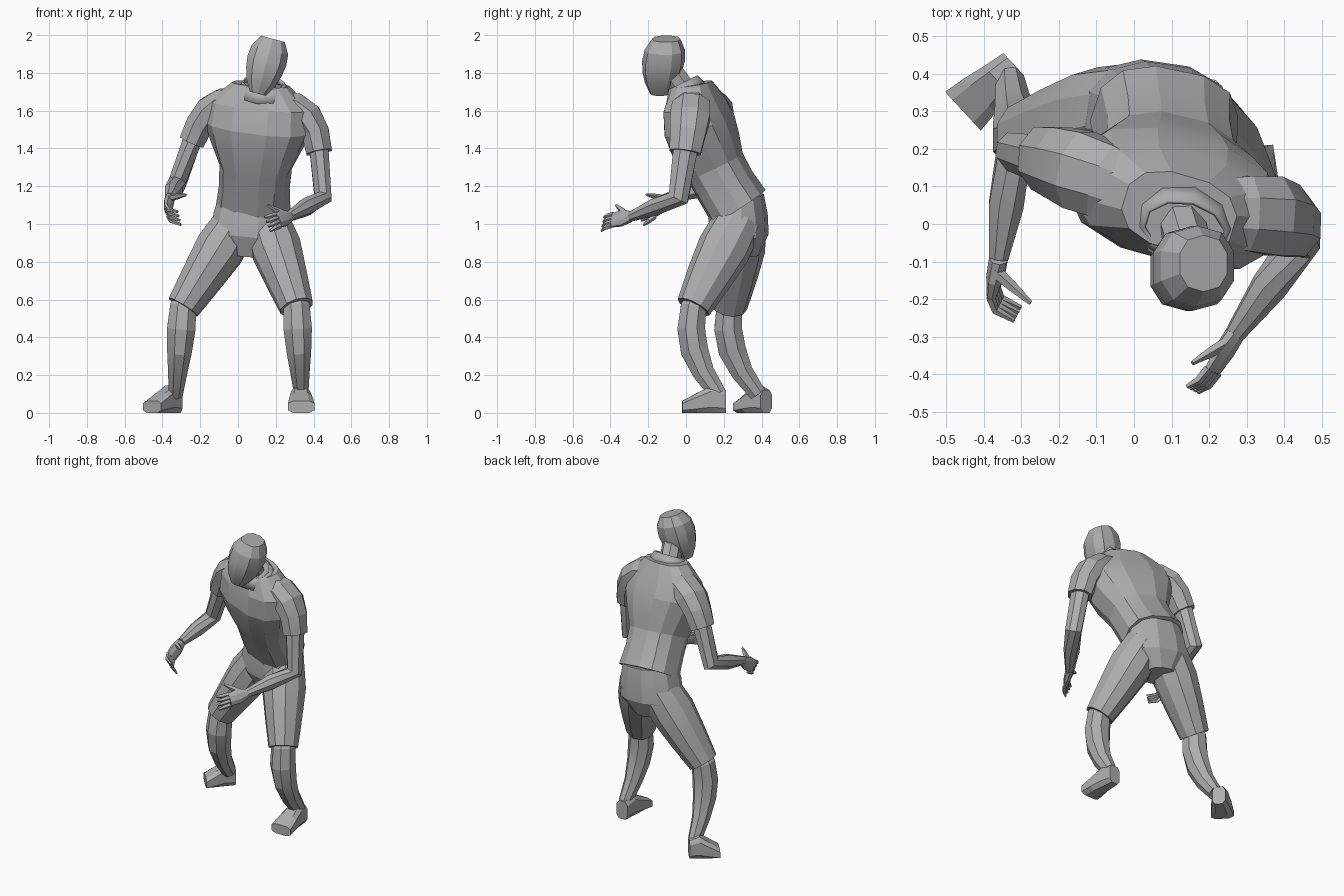
import bpy, bmesh, math
from mathutils import Vector

cube = bpy.data.objects.get("Cube")
if cube:
    bpy.data.objects.remove(cube, do_unlink=True)

SHADE = (0.42, 0.42, 0.42, 1)
grey = bpy.data.materials.new("plain grey")
grey.use_nodes = True
grey.diffuse_color = SHADE
grey.node_tree.nodes["Principled BSDF"].inputs["Base Color"].default_value = SHADE

X, Y, Z = Vector((1, 0, 0)), Vector((0, 1, 0)), Vector((0, 0, 1))
HIP_LINE = Vector((1, -0.15, 0))
SHOULDER_LINE = Vector((1, -0.3, -0.05))
parts = []


def curve(start, bend, end, count):
    """Evenly stepped points on a quadratic curve."""
    start, bend, end = Vector(start), Vector(bend), Vector(end)
    steps = [i / (count - 1) for i in range(count)]
    return [start.lerp(bend, t).lerp(bend.lerp(end, t), t) for t in steps]


def line(start, end, count):
    """Evenly stepped points on a straight line."""
    return curve(start, (Vector(start) + Vector(end)) / 2, end, count)


def loft(name, points, sections, sides=8, side=X, axis=None, power=1, caps=True):
    """Skin (half width, half depth) sections set square to a path."""
    bm = bmesh.new()
    angles = [2 * math.pi * (k + 0.5) / sides for k in range(sides)]

    def shape(values):
        curved = [math.copysign(abs(value) ** power, value) for value in values]
        return [value / max(curved) for value in curved]

    across = shape([math.cos(angle) for angle in angles])
    through = shape([math.sin(angle) for angle in angles])
    loops = []
    for i, (point, (width, depth)) in enumerate(zip(points, sections)):
        tangent = axis or points[min(i + 1, len(points) - 1)] - points[max(i - 1, 0)]
        tangent = tangent.normalized()
        u = (side - tangent * side.dot(tangent)).normalized()
        v = tangent.cross(u)
        loops.append([bm.verts.new(point + u * width * a + v * depth * b)
                      for a, b in zip(across, through)])
    for low, high in zip(loops, loops[1:]):
        for k in range(sides):
            n = (k + 1) % sides
            bm.faces.new((low[k], low[n], high[n], high[k]))
    if caps:
        bm.faces.new(loops[0])
        bm.faces.new(loops[-1])
    bmesh.ops.recalc_face_normals(bm, faces=bm.faces)
    mesh = bpy.data.meshes.new(name)
    bm.to_mesh(mesh)
    bm.free()
    mesh.materials.append(grey)
    obj = bpy.data.objects.new(name, mesh)
    bpy.context.scene.collection.objects.link(obj)
    parts.append(obj)
    return obj


def build_arm(label, j):
    """Sleeve and bare arm of one side."""
    hem = j["shoulder"].lerp(j["elbow"], 0.5)
    loft(label + "_sleeve", curve(j["collarbone"], j["shoulder"], hem, 5),
         [(0.09, 0.06), (0.1, 0.075), (0.105, 0.08), (0.095, 0.073), (0.083, 0.068)],
         side=Y)
    middle = j["elbow"].lerp(j["wrist"], 0.5)
    loft(label + "_arm", [hem.lerp(j["shoulder"], 0.2), hem, j["elbow"], middle, j["wrist"]],
         [(0.05, 0.06), (0.05, 0.064), (0.046, 0.056), (0.046, 0.045), (0.026, 0.026)])


def build_hand(label, j):
    """Palm, four curled fingers and a thumb of one side."""
    wrist, knuckle = j["wrist"], j["knuckle"]
    width = j["hand_width"].normalized()
    loft(label + "_palm", line(wrist, knuckle, 3),
         [(0.028, 0.024), (0.044, 0.022), (0.04, 0.014)], side=width)
    bend = knuckle + (knuckle - wrist) * 0.4
    taper = [(r, r) for r in (0.012, 0.011, 0.006)]
    for i in range(4):
        shift = width * (i - 1.5) * 0.022
        path = curve(knuckle + shift, bend + shift, j["fingertip"] + shift * 1.2, 3)
        loft(f"{label}_finger_{i + 1}", path, taper, sides=5, side=width)
    base = wrist.lerp(knuckle, 0.3) + width * 0.02
    loft(label + "_thumb", line(base, j["thumb_tip"], 3),
         [(r, r) for r in (0.016, 0.013, 0.006)], sides=5, side=width)


def build_leg(label, j):
    """Shorts leg, bare shin and shoe of one side."""
    hip, knee, ankle = j["hip"], j["knee"], j["ankle"]
    loft(label + "_shorts_leg", line(hip, knee, 4),
         [(0.115, 0.13), (0.13, 0.142), (0.11, 0.122), (0.088, 0.094)], sides=10)
    bend = (knee + ankle) / 2 - Y * 0.12
    loft(label + "_shin", [knee.lerp(hip, 0.1)] + curve(knee, bend, ankle, 5),
         [(0.06, 0.06), (0.07, 0.068), (0.075, 0.073),
          (0.065, 0.073), (0.05, 0.058), (0.037, 0.044)])
    sole = line(j["heel"], j["toe"], 4)
    sizes = [(0.04, 0.06), (0.05, 0.072), (0.062, 0.052), (0.07, 0.032)]
    forward = j["toe"] - j["heel"]
    loft(label + "_shoe", [p + Z * size[1] for p, size in zip(sole, sizes)], sizes,
         side=Z.cross(forward), axis=forward, power=0.6)


# Joints of the crouching pose
pose = {
    "left": dict(
        collarbone=(0.21, 0.03, 1.65), shoulder=(0.41, 0.03, 1.62),
        elbow=(0.45, -0.04, 1.14), wrist=(0.27, -0.29, 1.04),
        knuckle=(0.21, -0.39, 1.02), fingertip=(0.155, -0.44, 1),
        thumb_tip=(0.155, -0.37, 1.1), hand_width=(-0.4, 0.2, 1),
        hip=(0.15, 0.28, 1.02), knee=(0.31, 0.04, 0.56), ankle=(0.335, 0.17, 0.1),
        heel=(0.33, 0.21, 0), toe=(0.335, -0.02, 0)),
    "right": dict(
        collarbone=(0, 0.08, 1.66), shoulder=(-0.17, 0.16, 1.65),
        elbow=(-0.32, 0.19, 1.22), wrist=(-0.36, -0.09, 1.14),
        knuckle=(-0.375, -0.18, 1.07), fingertip=(-0.31, -0.24, 1.03),
        thumb_tip=(-0.275, -0.21, 1.155), hand_width=(-0.5, -1, 2),
        hip=(0, 0.3, 1.02), knee=(-0.29, 0.23, 0.56), ankle=(-0.33, 0.38, 0.1),
        heel=(-0.32, 0.425, 0), toe=(-0.455, 0.3, 0)),
}
for label, joints in pose.items():
    joints = {name: Vector(place) for name, place in joints.items()}
    build_arm(label, joints)
    build_hand(label, joints)
    build_leg(label, joints)

# Trunk
loft("shorts_seat", line((0.08, 0.27, 1.15), (0.05, 0.285, 0.83), 4),
     [(0.17, 0.135), (0.195, 0.15), (0.2, 0.15), (0.1, 0.1)],
     sides=12, side=HIP_LINE, power=0.85)
loft("shirt", curve((0.08, 0.28, 1.09), (0.1, 0.06, 1.41), (0.12, 0.03, 1.74), 7),
     [(0.19, 0.155), (0.18, 0.15), (0.185, 0.15), (0.235, 0.17),
      (0.28, 0.172), (0.27, 0.145), (0.15, 0.1)],
     sides=12, side=SHOULDER_LINE, power=0.8)

# Collar, neck and tilted head
collar = loft("collar", line((0.13, 0, 1.69), (0.135, -0.015, 1.75), 2),
              [(0.14, 0.12), (0.11, 0.085)],
              sides=10, side=SHOULDER_LINE, axis=Z - Y * 0.5, caps=False)
collar.modifiers.new("thickness", 'SOLIDIFY').thickness = 0.01
loft("neck", line((0.12, 0.02, 1.67), (0.15, -0.08, 1.8), 2), [(0.06, 0.065)] * 2)
loft("head", line((0.105, -0.14, 1.69), (0.185, -0.105, 1.98), 6),
     [(0.045, 0.05), (0.078, 0.085), (0.097, 0.105),
      (0.106, 0.113), (0.1, 0.107), (0.065, 0.075)],
     sides=10, axis=Z + X * 0.27, power=0.85)

# Soften only the shallow creases
bpy.ops.object.select_all(action='DESELECT')
for part in parts:
    part.select_set(True)
bpy.context.view_layer.objects.active = parts[0]
bpy.ops.object.shade_smooth_by_angle(angle=math.radians(15))
